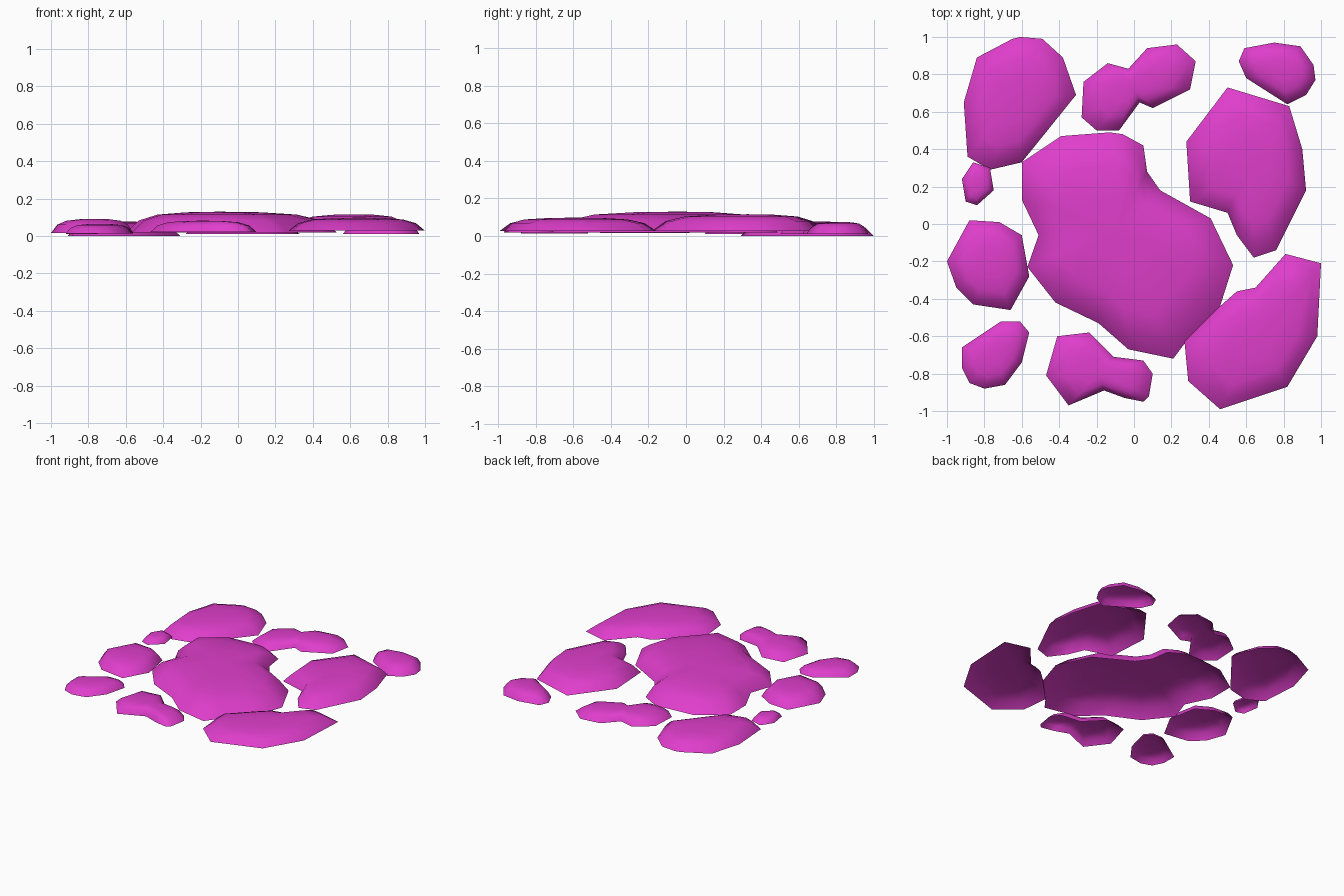
import bpy, bmesh
from mathutils import Vector

cube = bpy.data.objects.get("Cube")
if cube:
    bpy.data.objects.remove(cube, do_unlink=True)

# Single magenta material
magenta = bpy.data.materials.new("magenta")
magenta.use_nodes = True
COLOR = (0.74, 0.048, 0.60, 1)
magenta.diffuse_color = COLOR
bsdf = magenta.node_tree.nodes["Principled BSDF"]
bsdf.inputs["Base Color"].default_value = COLOR
bsdf.inputs["Roughness"].default_value = 0.6

# Dome profile: (scale of the outline, fraction of the height)
PROFILE = [(1.0, 0.0), (0.86, 0.58), (0.66, 0.86), (0.35, 0.97)]


def blob(name, outline, crown, base, top):
    """Low open-bottomed dome: outline rings shrinking towards a crown point."""
    bm = bmesh.new()
    c = Vector(crown)
    rings = []
    for scale, rise in PROFILE:
        z = base + (top - base) * rise
        ring = []
        for p in outline:
            q = c + (Vector(p) - c) * scale
            ring.append(bm.verts.new((q.x, q.y, z)))
        rings.append(ring)
    n = len(outline)
    for low, high in zip(rings, rings[1:]):
        for i in range(n):
            j = (i + 1) % n
            bm.faces.new((low[i], low[j], high[j], high[i]))
    tip = bm.verts.new((c.x, c.y, top))
    for i in range(n):
        bm.faces.new((rings[-1][i], rings[-1][(i + 1) % n], tip))
    # Outlines run clockwise, so turn any downward faces upward
    bm.normal_update()
    bmesh.ops.reverse_faces(bm, faces=[f for f in bm.faces if f.normal.z < 0])
    for f in bm.faces:
        f.smooth = True
    mesh = bpy.data.meshes.new(name)
    bm.to_mesh(mesh)
    bm.free()
    mesh.materials.append(magenta)
    obj = bpy.data.objects.new(name, mesh)
    bpy.context.collection.objects.link(obj)
    return obj


# Large central patch
blob("center_patch",
     [(-.60, .33), (-.39, .47), (-.13, .49), (-.06, .48), (.05, .42), (.07, .28),
      (.14, .18), (.41, .03), (.53, -.22), (.46, -.44), (.27, -.64), (.21, -.72),
      (-.03, -.67), (-.19, -.53), (-.42, -.42), (-.57, -.23), (-.51, -.06),
      (-.60, .13)],
     (-.10, -.04), .018, .13)

# Big corner and side patches
blob("back_left_patch",
     [(-.84, .89), (-.65, .99), (-.61, 1.0), (-.49, .99), (-.38, .89), (-.31, .69),
      (-.60, .33), (-.77, .29), (-.89, .36), (-.91, .65)],
     (-.64, .67), 0.0, .078)
blob("right_patch",
     [(.28, .44), (.50, .73), (.83, .63), (.90, .40), (.92, .18), (.76, -.14),
      (.64, -.18), (.55, -.06), (.50, .06), (.30, .12)],
     (.63, .33), .028, .116)
blob("front_right_patch",
     [(.27, -.63), (.46, -.44), (.55, -.36), (.65, -.34), (.81, -.16), (1.0, -.21),
      (.98, -.60), (.82, -.87), (.46, -.99), (.29, -.84)],
     (.65, -.60), .028, .098)
blob("left_patch",
     [(-1.0, -.20), (-.88, .02), (-.72, .01), (-.60, -.06), (-.56, -.28),
      (-.66, -.46), (-.86, -.43), (-.95, -.34)],
     (-.76, -.20), .016, .092)

# Small splashes
blob("front_left_splash",
     [(-.92, -.66), (-.71, -.52), (-.61, -.52), (-.56, -.58), (-.60, -.74),
      (-.69, -.86), (-.80, -.88), (-.88, -.85), (-.92, -.77)],
     (-.74, -.69), .014, .065)
blob("front_splash",
     [(-.41, -.60), (-.24, -.58), (-.11, -.71), (.05, -.73), (.10, -.80),
      (.08, -.92), (.05, -.95), (-.05, -.93), (-.16, -.89), (-.35, -.97),
      (-.47, -.81)],
     (-.19, -.79), .02, .082)
blob("back_splash",
     [(-.27, .76), (-.14, .86), (-.03, .83), (.07, .94), (.23, .96), (.33, .87),
      (.30, .72), (.10, .62), (.03, .65), (-.08, .50), (-.20, .50), (-.28, .57)],
     (.0, .74), .01, .07)
blob("back_right_splash",
     [(.56, .87), (.59, .94), (.75, .97), (.89, .95), (.96, .85), (.97, .77),
      (.92, .69), (.82, .64), (.60, .78)],
     (.78, .83), .01, .075)
blob("left_droplet",
     [(-.92, .24), (-.86, .33), (-.77, .30), (-.75, .18), (-.84, .10), (-.90, .12)],
     (-.84, .21), .01, .05)
